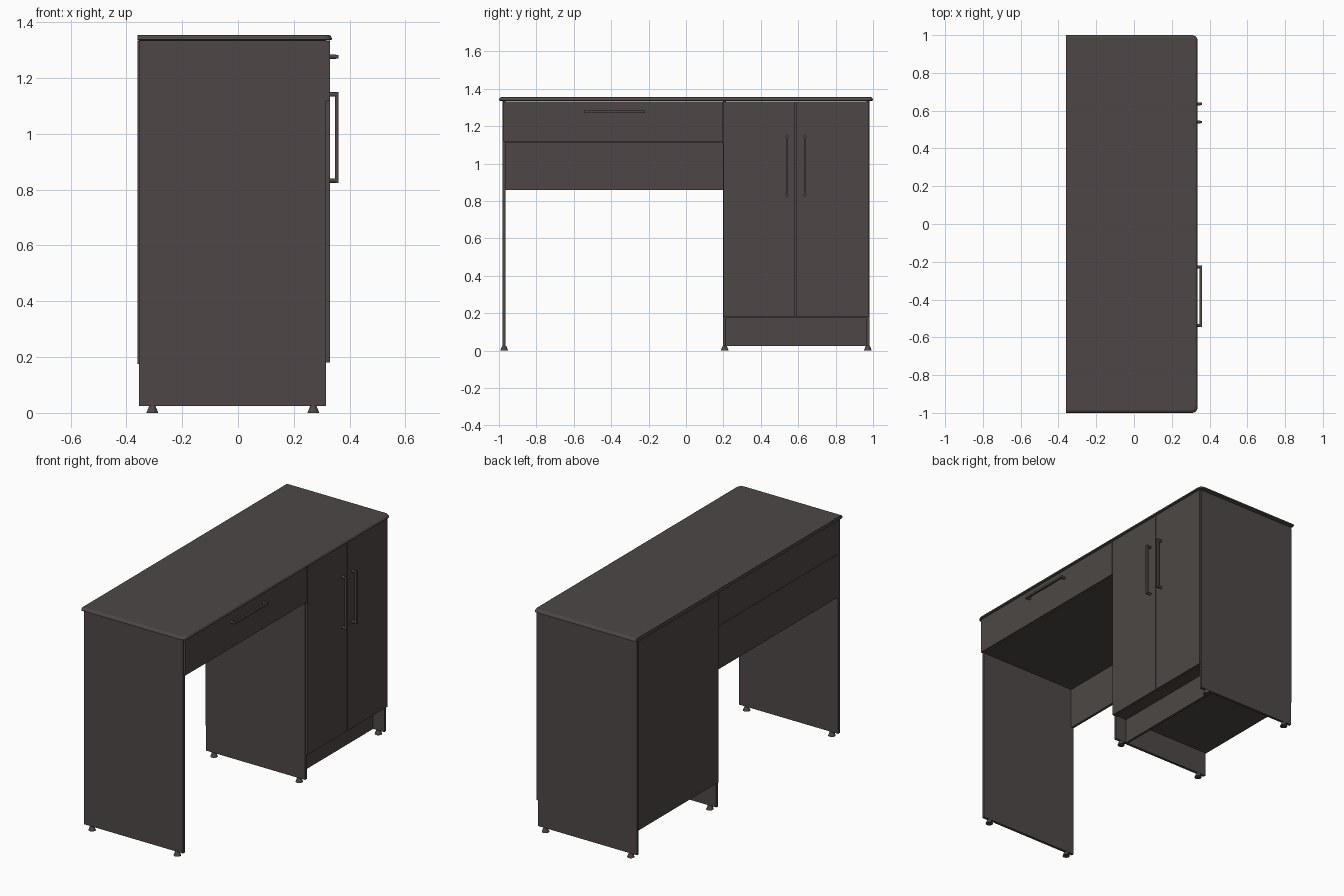
import bpy, bmesh, math
from mathutils import Matrix

if "Cube" in bpy.data.objects:
    bpy.data.objects.remove(bpy.data.objects["Cube"])

charcoal = bpy.data.materials.new("charcoal_laminate")
charcoal.diffuse_color = (0.074, 0.064, 0.061, 1)
charcoal.use_nodes = True
charcoal.node_tree.nodes["Principled BSDF"].inputs["Base Color"].default_value = charcoal.diffuse_color


def finish(bm, name):
    bmesh.ops.recalc_face_normals(bm, faces=bm.faces[:])
    me = bpy.data.meshes.new(name)
    bm.to_mesh(me)
    bm.free()
    me.materials.append(charcoal)
    ob = bpy.data.objects.new(name, me)
    bpy.context.collection.objects.link(ob)
    return ob


def add_box(bm, x, y, z):
    size = [b - a for a, b in (x, y, z)]
    mid = [(a + b) / 2 for a, b in (x, y, z)]
    bmesh.ops.create_cube(bm, size=1, matrix=Matrix.Translation(mid) @ Matrix.Diagonal((*size, 1)))


def box(name, x, y, z):
    bm = bmesh.new()
    add_box(bm, x, y, z)
    return finish(bm, name)


# Worktop: rounded front corners and an eased edge on the front and sides
def outline(inset):
    r, n = 0.03, 6
    back, front, side = -0.36, 0.337 - inset, 1 - inset
    pts = [(back, -side)]
    for sy in (-1, 1):
        for i in range(n + 1):
            a = math.pi / 2 * i / n
            a = a if sy < 0 else math.pi / 2 - a
            pts.append((front - r + r * math.sin(a), sy * (side - r + r * math.cos(a))))
    pts.append((back, side))
    return pts


bm = bmesh.new()
rings = [[bm.verts.new((x, y, z)) for x, y in outline(d)]
         for d, z in ((0.012, 1.334), (0.0, 1.338), (0.001, 1.344), (0.005, 1.351), (0.012, 1.355))]
for lo, hi in zip(rings, rings[1:]):
    for i in range(len(lo)):
        j = (i + 1) % len(lo)
        bm.faces.new((lo[i], lo[j], hi[j], hi[i]))
bm.faces.new(rings[0][::-1])
bm.faces.new(rings[-1])
finish(bm, "worktop")

# Upright panels and their feet
depth = (-0.355, 0.315)
for name, y0, y1 in (("leg_panel", -0.98, -0.964), ("middle_panel", 0.199, 0.215), ("end_panel", 0.964, 0.98)):
    box(name, depth, (y0, y1), (0.025, 1.335))
    for tag, x in (("back", -0.307), ("front", 0.27)):
        bm = bmesh.new()
        bmesh.ops.create_cone(bm, cap_ends=True, segments=16, radius1=0.021, radius2=0.011, depth=0.026,
                              matrix=Matrix.Translation((x, (y0 + y1) / 2, 0.013)))
        finish(bm, f"{name}_{tag}_foot")

# Cabinet: bottom, back and recessed plinth
box("cabinet_bottom", depth, (0.215, 0.964), (0.176, 0.192))
box("cabinet_back", (-0.361, -0.355), (0.203, 0.976), (0.176, 1.332))
box("plinth", (0.225, 0.24), (0.215, 0.964), (0.025, 0.176))

# Desk: drawer compartment floor and back modesty panel
box("drawer_floor", depth, (-0.964, 0.199), (1.112, 1.126))
box("modesty_panel", (-0.353, -0.338), (-0.964, 0.199), (0.86, 1.33))

# Drawer and door fronts
front = (0.316, 0.329)
box("drawer_front", front, (-0.977, 0.197), (1.117, 1.332))
box("left_door", front, (0.201, 0.583), (0.18, 1.332))
box("right_door", front, (0.587, 0.977), (0.18, 1.332))


# Bar handles on round posts
def handle(name, y, z, length, vertical):
    bm = bmesh.new()
    h, t = length / 2, 0.006
    if vertical:
        add_box(bm, (0.348, 0.36), (y - t, y + t), (z - h, z + h))
    else:
        add_box(bm, (0.348, 0.36), (y - h, y + h), (z - t, z + t))
    for s in (-1, 1):
        o = s * (h - 0.008)
        pos = (0.34, y, z + o) if vertical else (0.34, y + o, z)
        bmesh.ops.create_cone(bm, cap_ends=True, segments=16, radius1=0.008, radius2=0.008, depth=0.024,
                              matrix=Matrix.Translation(pos) @ Matrix.Rotation(math.pi / 2, 4, 'Y'))
    finish(bm, name)


handle("left_door_handle", 0.54, 0.987, 0.325, True)
handle("right_door_handle", 0.636, 0.987, 0.325, True)
handle("drawer_handle", -0.382, 1.277, 0.325, False)
